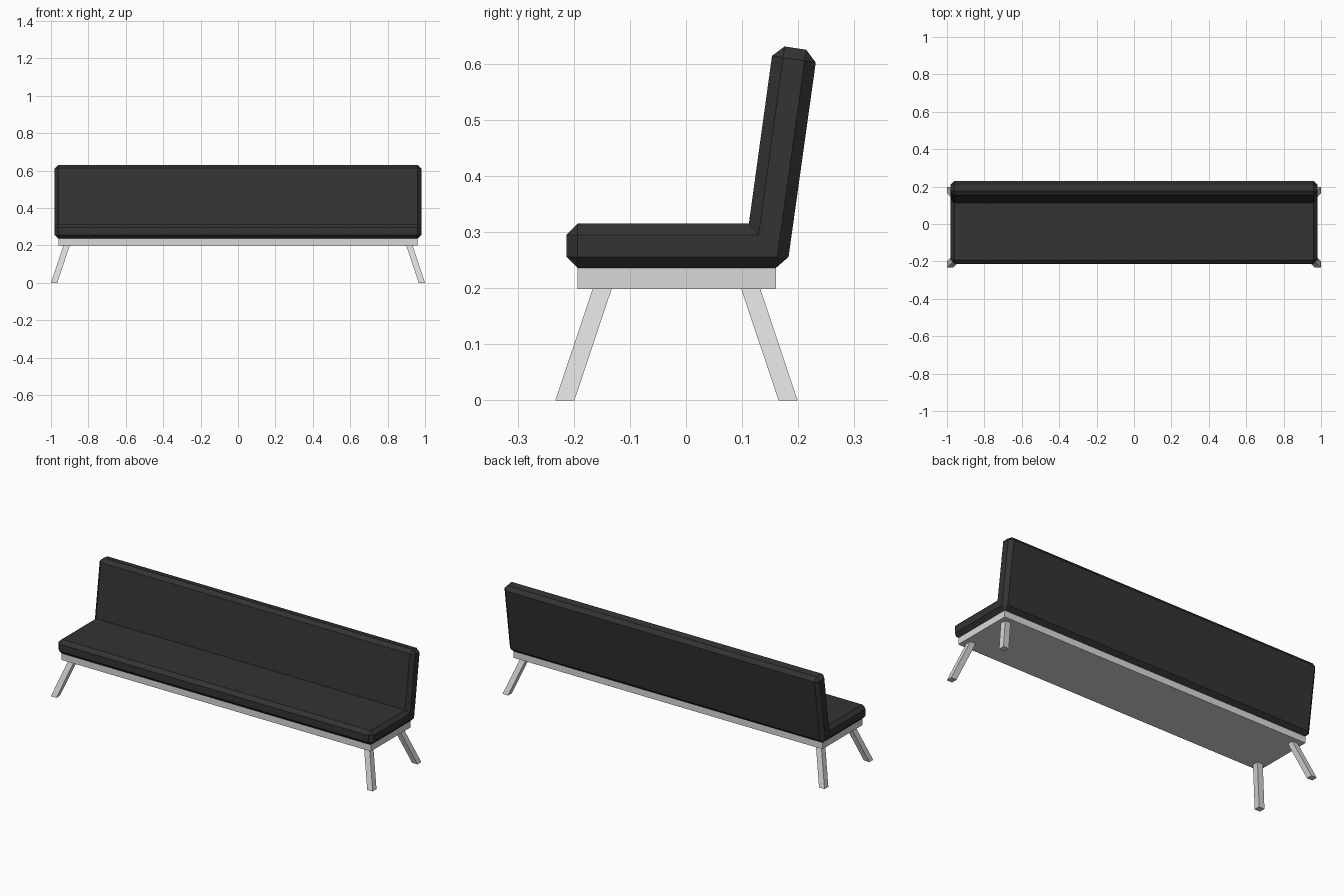
import bpy, bmesh
from mathutils import Vector

cube = bpy.data.objects.get("Cube")
if cube:
    bpy.data.objects.remove(cube, do_unlink=True)


def material(name, rgb):
    mat = bpy.data.materials.new(name)
    mat.use_nodes = True
    color = (*rgb, 1)
    mat.diffuse_color = color
    mat.node_tree.nodes["Principled BSDF"].inputs["Base Color"].default_value = color
    return mat


upholstery = material("black upholstery", (0.033, 0.033, 0.033))
metal = material("pale grey metal", (0.7, 0.69, 0.69))


def prism(name, start, end, mat, bevel=0):
    """Join two matching outlines into a solid; optionally chamfer its convex edges."""
    bm = bmesh.new()
    a = [bm.verts.new(p) for p in start]
    b = [bm.verts.new(p) for p in end]
    bm.faces.new(a)
    bm.faces.new(b[::-1])
    for i in range(len(a)):
        j = (i + 1) % len(a)
        bm.faces.new((a[j], a[i], b[i], b[j]))
    bmesh.ops.recalc_face_normals(bm, faces=bm.faces)
    if bevel:
        convex = [e for e in bm.edges if e.calc_face_angle_signed() > 0]
        bmesh.ops.bevel(bm, geom=convex, offset=bevel, offset_type='OFFSET',
                        segments=1, profile=0.5, affect='EDGES')
    mesh = bpy.data.meshes.new(name)
    bm.to_mesh(mesh)
    bm.free()
    mesh.materials.append(mat)
    obj = bpy.data.objects.new(name, mesh)
    bpy.context.collection.objects.link(obj)
    return obj


def rectangle(x0, x1, y0, y1, z):
    return [(x0, y0, z), (x1, y0, z), (x1, y1, z), (x0, y1, z)]


# Padded seat and leaning backrest, one chamfered L section
section = [(-0.213, 0.236), (0.18, 0.236), (0.234, 0.622),
           (0.156, 0.634), (0.112, 0.315), (-0.213, 0.315)]
prism("seat_and_backrest",
      [(-0.98, y, z) for y, z in section],
      [(0.98, y, z) for y, z in section], upholstery, bevel=0.02)

# Flat frame under the seat
prism("seat_frame", rectangle(-0.96, 0.96, -0.193, 0.16, 0.199),
      rectangle(-0.96, 0.96, -0.193, 0.16, 0.237), metal)

# Four splayed square legs, sheared outwards to the floor
half, spread = 0.017, 0.067
for side, sx in (("right", -1), ("left", 1)):
    for end, sy, foot_y in (("front", -1, -0.216), ("back", 1, 0.182)):
        foot = Vector((sx * (1 - half), foot_y))
        top = foot - Vector((sx, sy)) * spread
        outlines = [rectangle(p.x - half, p.x + half, p.y - half, p.y + half, z)
                    for p, z in ((foot, 0), (top, 0.2))]
        prism(f"{end}_{side}_leg", *outlines, metal)
